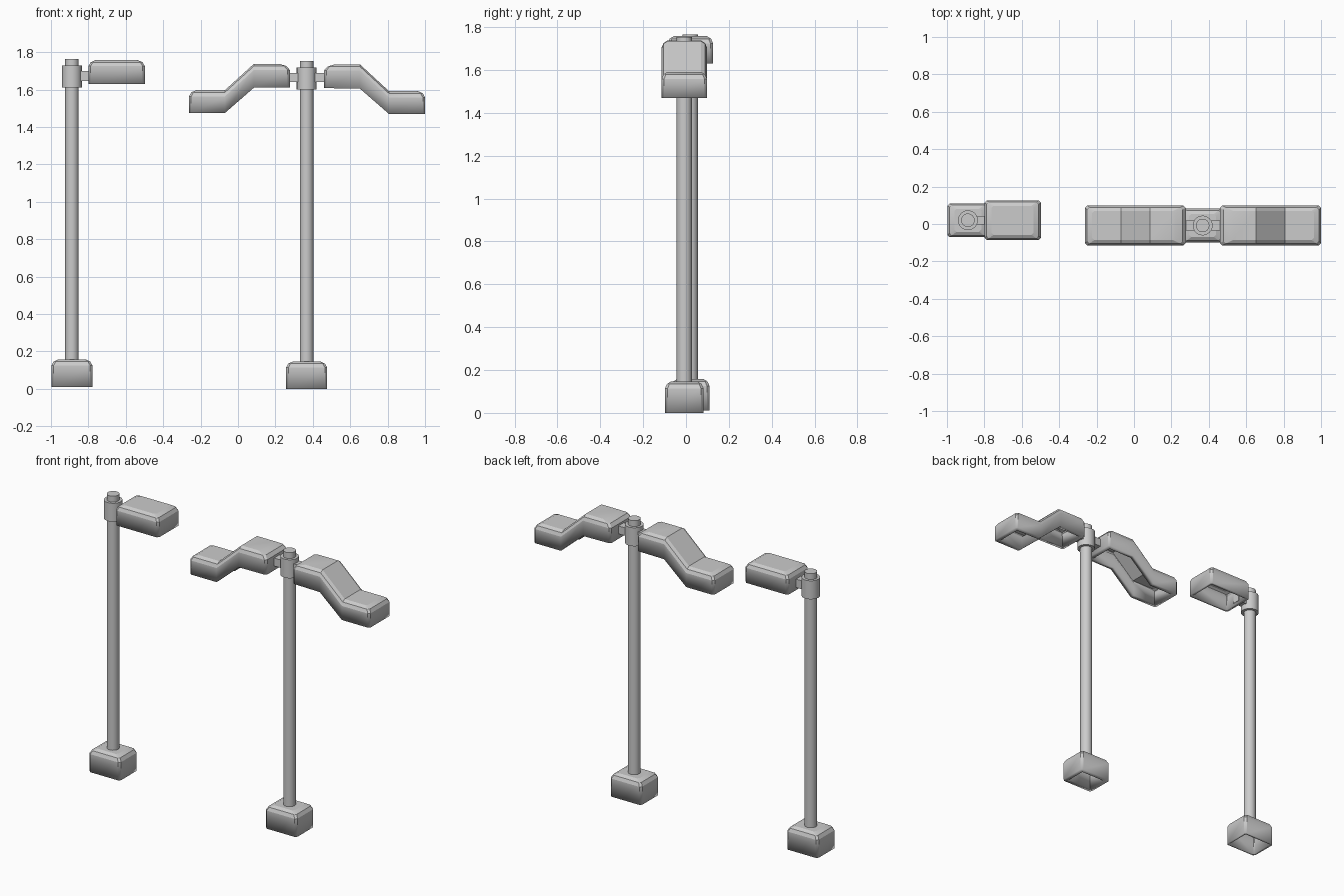
import bpy, bmesh
from mathutils import Vector

if "Cube" in bpy.data.objects:
    bpy.data.objects.remove(bpy.data.objects["Cube"])

LEVELS = [(0.0, 0.033), (0.012, 0.012), (0.038, 0.0)]  # top rounding: (inset, drop)


def finish(name, bm):
    me = bpy.data.meshes.new(name)
    bm.to_mesh(me)
    bm.free()
    ob = bpy.data.objects.new(name, me)
    bpy.context.collection.objects.link(ob)
    bpy.context.view_layer.objects.active = ob
    bpy.ops.object.select_all(action='DESELECT')
    ob.select_set(True)
    bpy.ops.object.shade_smooth_by_angle(angle=0.35)
    return ob


def shell(name, path, y, half, wall, ends=(1, 1), c=0.012):
    """Hollow housing, open below. path = (x, bottom z, top z) along x."""
    bm = bmesh.new()

    def loop(d, zfun):
        pts = []
        w = half - 0.75 * d
        a, b = path[0], path[-1]
        xa, xb = a[0] + d * ends[0], b[0] - d * ends[1]
        side = [(xa, w - c, a), (xa + c, w, a)]
        side += [(s[0], w, s) for s in path[1:-1]]
        side += [(xb - c, w, b), (xb, w - c, b)]
        front = [bm.verts.new((x, y - v, zfun(s))) for x, v, s in side]
        back = [bm.verts.new((x, y + v, zfun(s))) for x, v, s in side]
        return front, back

    rings = [loop(0, lambda s: s[1])]
    for d, drop in LEVELS:
        rings.append(loop(d, lambda s: s[2] - drop))
    for low, up in zip(rings, rings[1:]):
        L, U = low[0] + low[1][::-1], up[0] + up[1][::-1]
        n = len(L)
        for i in range(n):
            j = (i + 1) % n
            bm.faces.new((L[i], L[j], U[j], U[i]))
    F, B = rings[-1]
    for i in range(len(F) - 1):
        bm.faces.new((F[i], F[i + 1], B[i + 1], B[i]))
    ob = finish(name, bm)
    m = ob.modifiers.new("wall", 'SOLIDIFY')
    m.thickness, m.offset, m.use_even_offset = wall, -1, True
    return ob


def cylinder(name, x, y, z0, z1, r):
    bm = bmesh.new()
    bmesh.ops.create_cone(bm, cap_ends=True, segments=24, radius1=r, radius2=r, depth=z1 - z0)
    bmesh.ops.translate(bm, verts=bm.verts, vec=Vector((x, y, (z0 + z1) / 2)))
    return finish(name, bm)


def bar(name, x0, x1, y, z0, z1, half):
    bm = bmesh.new()
    bmesh.ops.create_cube(bm, size=1)
    for v in bm.verts:
        v.co = Vector(((x0 + x1) / 2 + v.co.x * (x1 - x0), y + v.co.y * 2 * half,
                       (z0 + z1) / 2 + v.co.z * (z1 - z0)))
    return finish(name, bm)


def post(tag, x, y, z, wall):
    # Foot, pole, collar near the top
    shell(tag + "_base", [(x - 0.11, z, z + 0.147), (x + 0.11, z, z + 0.147)], y, 0.09, wall)
    cylinder(tag + "_pole", x, y, z + 0.125, z + 1.754, 0.036)
    cylinder(tag + "_collar", x, y, z + 1.60, z + 1.717, 0.053)


# Single lamp
post("single", -0.888, 0.02, 0.011, 0.014)
bar("single_bracket", -0.85, -0.78, 0.02, 1.647, 1.70, 0.024)
shell("single_head", [(-0.80, 1.63, 1.758), (-0.498, 1.63, 1.758)], 0.02, 0.106, 0.018)

# Double lamp with stepped arms either side
cx, cy = 0.367, -0.008
post("double", cx, cy, 0.0, 0.028)
bar("double_bracket", cx - 0.11, cx + 0.11, cy, 1.64, 1.69, 0.027)
shell("right_arm", [(0.46, 1.608, 1.735), (0.652, 1.605, 1.735), (0.807, 1.47, 1.592),
                    (1.0, 1.47, 1.592)], cy, 0.106, 0.03, ends=(1.5, 1))
shell("left_arm", [(-0.262, 1.475, 1.597), (-0.07, 1.475, 1.597), (0.085, 1.61, 1.738),
                   (0.277, 1.612, 1.738)], cy, 0.106, 0.03, ends=(1, 1.5))
